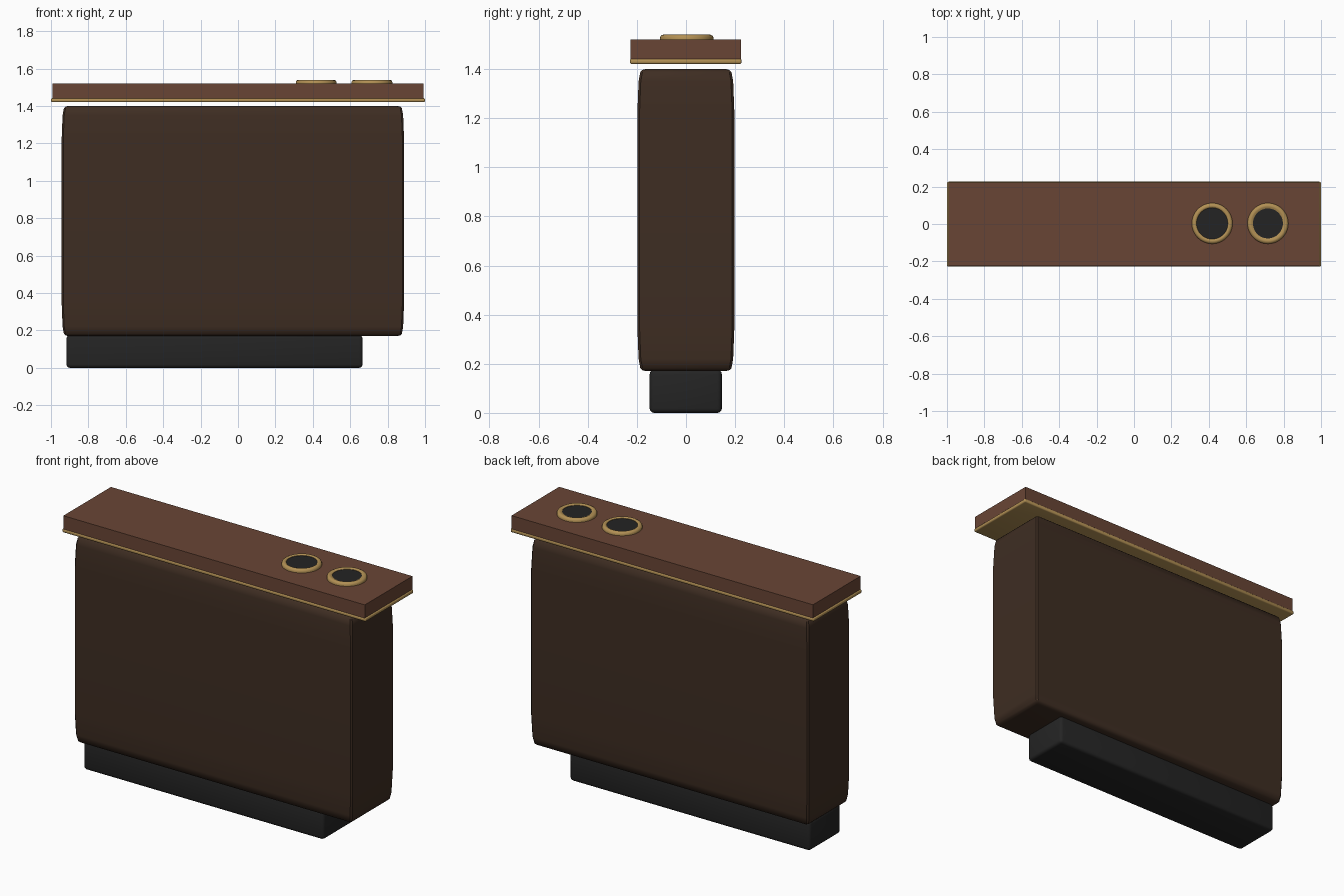
import bpy, bmesh, math

if "Cube" in bpy.data.objects:
    bpy.data.objects.remove(bpy.data.objects["Cube"])


def material(name, r, g, b):
    lin = [((c / 255 + 0.055) / 1.055) ** 2.4 for c in (r, g, b)]
    m = bpy.data.materials.new(name)
    m.diffuse_color = (*lin, 1)
    m.use_nodes = True
    m.node_tree.nodes["Principled BSDF"].inputs["Base Color"].default_value = m.diffuse_color
    return m


dark_wood = material("dark brown panel", 62, 45, 34)
top_wood = material("warm brown wood", 105, 69, 53)
brass = material("brass", 178, 144, 84)
black = material("soft black", 36, 36, 36)


def finish(name, bm, mat, angle=35):
    bmesh.ops.recalc_face_normals(bm, faces=bm.faces)
    me = bpy.data.meshes.new(name)
    bm.to_mesh(me)
    bm.free()
    me.materials.append(mat)
    ob = bpy.data.objects.new(name, me)
    bpy.context.collection.objects.link(ob)
    bpy.ops.object.select_all(action='DESELECT')
    ob.select_set(True)
    bpy.context.view_layer.objects.active = ob
    bpy.ops.object.shade_smooth_by_angle(angle=math.radians(angle))
    return ob


def box(name, x0, x1, y0, y1, z0, z1, mat, bevel=0, segments=3):
    bm = bmesh.new()
    bmesh.ops.create_cube(bm, size=1)
    for v in bm.verts:
        v.co = (x0 if v.co.x < 0 else x1, y0 if v.co.y < 0 else y1, z0 if v.co.z < 0 else z1)
    if bevel:
        bmesh.ops.bevel(bm, geom=bm.edges[:], offset=bevel, segments=segments,
                        profile=0.5, affect='EDGES')
    return finish(name, bm, mat)


def stacked_panel(name, x0, x1, y0, y1, levels, chamfer, mat):
    """Chamfered rectangles stacked at (height, inset) levels."""
    bm = bmesh.new()
    rings = []
    for z, i in levels:
        a, b, c, d, k = x0 + i, x1 - i, y0 + i, y1 - i, chamfer
        pts = [(a + k, c), (b - k, c), (b, c + k), (b, d - k),
               (b - k, d), (a + k, d), (a, d - k), (a, c + k)]
        rings.append([bm.verts.new((x, y, z)) for x, y in pts])
    for lo, hi in zip(rings, rings[1:]):
        for j in range(8):
            n = (j + 1) % 8
            bm.faces.new((lo[j], lo[n], hi[n], hi[j]))
    bm.faces.new(rings[0])
    bm.faces.new(rings[-1])
    return finish(name, bm, mat)


def lathe(name, x, y, profile, mat, closed, steps=48):
    bm = bmesh.new()
    vs = [bm.verts.new((r, 0, z)) for r, z in profile]
    es = [bm.edges.new(p) for p in zip(vs, vs[1:])]
    if closed:
        es.append(bm.edges.new((vs[-1], vs[0])))
    bmesh.ops.spin(bm, geom=vs + es, cent=(0, 0, 0), axis=(0, 0, 1),
                   angle=math.tau, steps=steps)
    bmesh.ops.remove_doubles(bm, verts=bm.verts, dist=1e-5)
    bmesh.ops.translate(bm, verts=bm.verts, vec=(x, y, 0))
    return finish(name, bm, mat, 40)


# Plinth, offset to the left
box("plinth", -0.917, 0.666, -0.148, 0.146, 0, 0.175, black, 0.018)

# Main body with softly drawn-in top and bottom
half = [(0.0, 0.035), (0.004, 0.02), (0.012, 0.012), (0.05, 0.005), (0.18, 0.0)]
levels = [(0.17 + h, i) for h, i in half] + [(1.40 - h, i) for h, i in reversed(half)]
stacked_panel("body", -0.943, 0.888, -0.198, 0.197, levels, 0.009, dark_wood)

# Brass trim under the counter, then the counter slab
box("counter_trim", -1.0, 1.0, -0.228, 0.226, 1.42, 1.442, brass, 0.008)
box("counter_top", -0.993, 0.993, -0.225, 0.223, 1.44, 1.52, top_wood)

# Two cup holders: rounded brass ring around a dark inset
for n, (x, inner) in enumerate(((0.418, 0.084), (0.716, 0.08)), 1):
    y = 0.003
    lathe(f"cup_ring_{n}", x, y,
          [(inner, 1.515), (0.109, 1.515), (0.109, 1.527), (0.106, 1.535),
           (0.099, 1.539), (0.094, 1.54), (0.088, 1.539), (inner, 1.535)], brass, True)
    lathe(f"cup_inset_{n}", x, y,
          [(0, 1.533), (inner + 0.001, 1.533), (inner + 0.001, 1.516), (0, 1.516)], black, False)
